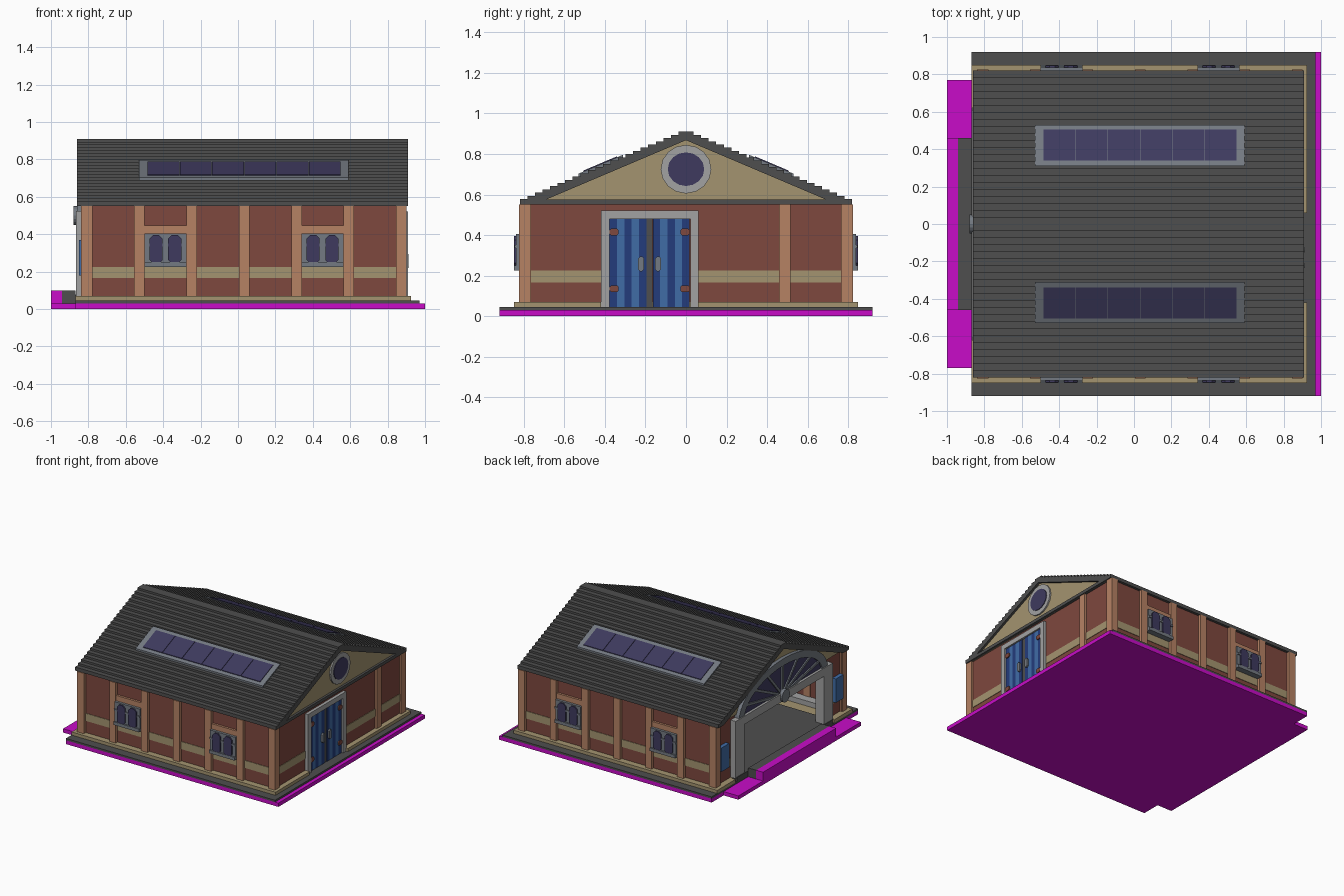
import bpy, bmesh, math

cube = bpy.data.objects.get("Cube")
if cube:
    bpy.data.objects.remove(cube, do_unlink=True)


def material(name, srgb):
    lin = [(c / 255 / 12.92) if c < 11 else ((c / 255 + 0.055) / 1.055) ** 2.4 for c in srgb]
    m = bpy.data.materials.new(name)
    m.use_nodes = True
    m.diffuse_color = (*lin, 1)
    m.node_tree.nodes["Principled BSDF"].inputs["Base Color"].default_value = (*lin, 1)
    return m


BRICK = material("red brick", (126, 72, 62))
BEAM = material("tan wood", (182, 130, 100))
SAND = material("sandstone", (164, 148, 112))
DARK = material("charcoal", (78, 78, 78))
PINK = material("magenta", (200, 12, 200))
GLASS = material("dark violet glass", (62, 58, 94))
LIGHT = material("light grey", (162, 162, 162))
SLATE = material("slate grey", (116, 122, 130))
BLUE = material("blue", (64, 108, 166))
NAVY = material("navy blue", (36, 60, 124))


def prism(name, pts, a, b, mat, axis="x"):
    """Extrude a 2D outline along one axis: x uses (y, z), y uses (x, z)."""
    def place(p, d):
        return (d, p[0], p[1]) if axis == "x" else (p[0], d, p[1])
    bm = bmesh.new()
    va = [bm.verts.new(place(p, a)) for p in pts]
    vb = [bm.verts.new(place(p, b)) for p in pts]
    bm.faces.new(va)
    bm.faces.new(vb[::-1])
    n = len(pts)
    for i in range(n):
        j = (i + 1) % n
        bm.faces.new((va[i], vb[i], vb[j], va[j]))
    bmesh.ops.recalc_face_normals(bm, faces=bm.faces)
    mesh = bpy.data.meshes.new(name)
    bm.to_mesh(mesh)
    bm.free()
    mesh.materials.append(mat)
    ob = bpy.data.objects.new(name, mesh)
    bpy.context.collection.objects.link(ob)
    return ob


def box(name, x, y, z, mat):
    (x0, x1), (y0, y1), (z0, z1) = sorted(x), sorted(y), sorted(z)
    return prism(name, [(y0, z0), (y1, z0), (y1, z1), (y0, z1)], x0, x1, mat)


def ellipse(cy, cz, ry, rz, n=24, a0=0.0, a1=2 * math.pi):
    full = a1 - a0 > 6.28
    return [(cy + ry * math.cos(a0 + (a1 - a0) * i / n), cz + rz * math.sin(a0 + (a1 - a0) * i / n))
            for i in range(n if full else n + 1)]


def chamfered(x0, x1, z0, z1, c):
    return [(x0 + c, z0), (x1 - c, z0), (x1, z0 + c), (x1, z1 - c),
            (x1 - c, z1), (x0 + c, z1), (x0, z1 - c), (x0, z0 + c)]


# Ground slabs, floor and entrance ramp
box("base_slab", (-0.87, 1), (-0.92, 0.92), (0, 0.03), PINK)
box("paving", (-0.87, 0.97), (-0.92, 0.92), (0.03, 0.045), DARK)
box("plinth", (-0.835, 0.88), (-0.85, 0.85), (0.045, 0.07), SAND)
box("floor", (-0.87, 0.87), (-0.60, 0.60), (0.045, 0.078), DARK)
for y0, y1 in ((-0.85, -0.42), (0.06, 0.85)):
    box("plinth_door_side", (0.88, 0.925), (y0, y1), (0.045, 0.07), SAND)
for s in (-1, 1):
    box("plinth_open_side", (-0.87, -0.835), (s * 0.62, s * 0.85), (0.045, 0.07), SAND)
    box("inner_ledge", (-0.75, 0.8), (s * 0.70, s * 0.78), (0.07, 0.11), LIGHT)
box("ramp_base", (-1, -0.87), (-0.77, 0.77), (0, 0.03), PINK)
box("ramp_edge", (-1, -0.94), (-0.46, 0.46), (0.03, 0.1), PINK)
box("ramp_top", (-0.94, -0.87), (-0.46, 0.46), (0.03, 0.1), DARK)

# Long walls with stone band, posts and windows
post_x = [-0.807 + 0.28 * i for i in range(7)]
for s in (-1, 1):
    box("long_wall", (-0.82, 0.885), (s * 0.77, s * 0.80), (0.07, 0.56), BRICK)
    box("stone_band", (-0.82, 0.885), (s * 0.80, s * 0.804), (0.165, 0.225), SAND)
    for x in post_x:
        box("wall_post", (x - 0.028, x + 0.028), (s * 0.765, s * 0.825), (0.07, 0.55), BEAM)
    for bay, cx in ((1, -0.388), (4, 0.452)):
        box("window_beam", (post_x[bay], post_x[bay + 1]), (s * 0.79, s * 0.818), (0.40, 0.447), BEAM)
        box("window_frame", (cx - 0.112, cx + 0.112), (s * 0.79, s * 0.838), (0.23, 0.405), SLATE)
        box("window_sill", (cx - 0.112, cx + 0.112), (s * 0.79, s * 0.85), (0.225, 0.25), SLATE)
        box("window_bar", (cx - 0.112, cx + 0.112), (s * 0.79, s * 0.846), (0.335, 0.35), SLATE)
        for side in (-1, 1):
            px = cx + side * 0.05
            prism("window_pane", chamfered(px - 0.035, px + 0.035, 0.242, 0.396, 0.02),
                  s * 0.83, s * 0.848, GLASS, "y")

# Door-side wall
box("door_wall", (0.855, 0.885), (-0.80, 0.80), (0.07, 0.56), BRICK)
for y0, y1 in ((-0.80, -0.42), (0.06, 0.80)):
    box("door_wall_band", (0.885, 0.889), (y0, y1), (0.165, 0.225), SAND)
for y in (-0.797, 0.487, 0.797):
    box("door_wall_post", (0.85, 0.902), (y - 0.028, y + 0.028), (0.07, 0.55), BEAM)

# Double door with planks, handles and hinges
for y0, y1 in ((-0.42, -0.378), (0.022, 0.062)):
    box("door_jamb", (0.87, 0.91), (y0, y1), (0.045, 0.52), LIGHT)
box("door_lintel", (0.87, 0.91), (-0.42, 0.062), (0.48, 0.52), LIGHT)
box("door_gap", (0.87, 0.894), (-0.2, -0.165), (0.045, 0.48), DARK)
for k in range(5):
    w = 0.181 / 5
    for s in (-1, 1):
        e0 = -0.18 + s * (0.016 + w * k)
        box("door_plank", (0.87, 0.897), (e0, e0 + s * w), (0.045, 0.48), NAVY if k % 2 == 0 else BLUE)
for s in (-1, 1):
    c = -0.18 + s * 0.042
    prism("door_handle", chamfered(c - 0.014, c + 0.014, 0.22, 0.295, 0.01), 0.895, 0.912, SLATE)
    for z in (0.135, 0.415):
        h = -0.18 + s * 0.175
        prism("door_hinge", chamfered(h - 0.022, h + 0.022, z - 0.017, z + 0.017, 0.008), 0.895, 0.906, BRICK)

# Open-side wall with wide gateway
for s in (-1, 1):
    box("gate_wall", (-0.82, -0.79), (s * 0.56, s * 0.80), (0.07, 0.56), BRICK)
    box("gate_corner_post", (-0.84, -0.78), (s * 0.769, s * 0.825), (0.07, 0.55), BEAM)
    box("gate_wall_band", (-0.824, -0.82), (s * 0.62, s * 0.77), (0.165, 0.225), SAND)
    box("gate_sign", (-0.85, -0.81), (s * 0.67, s * 0.765), (0.18, 0.37), BLUE)
    box("gate_post", (-0.865, -0.79), (s * 0.50, s * 0.61), (0.07, 0.50), LIGHT)
box("gate_lintel", (-0.865, -0.79), (-0.61, 0.61), (0.46, 0.525), LIGHT)

# Fan window above the gateway
outer = ellipse(0, 0.50, 0.56, 0.29, 20, 0, math.pi)
inner = ellipse(0, 0.50, 0.49, 0.235, 20, 0, math.pi)
prism("fan_arch", outer + inner[::-1], -0.858, -0.81, SLATE)
prism("fan_glass", inner, -0.845, -0.82, GLASS)
for i in range(1, 8):
    a = math.pi * i / 8
    tip = (0.5 * math.cos(a), 0.50 + 0.245 * math.sin(a))
    n = math.hypot(tip[0], tip[1] - 0.5)
    ny, nz = -(tip[1] - 0.5) / n * 0.01, tip[0] / n * 0.01
    prism("fan_bar", [(ny, 0.5 + nz), (-ny, 0.5 - nz), (tip[0] - ny, tip[1] - nz),
                      (tip[0] + ny, tip[1] + nz)], -0.855, -0.83, SLATE)
prism("fan_hub", ellipse(0, 0.50, 0.05, 0.05, 16), -0.88, -0.83, SLATE)

# Gables with the round window on the door side
tri = [(-0.78, 0.55), (0.78, 0.55), (0, 0.885)]
prism("door_gable", tri, 0.86, 0.892, SAND)
prism("gate_gable", tri, -0.83, -0.80, SAND)
box("door_gable_beam", (0.86, 0.91), (-0.82, 0.82), (0.55, 0.575), DARK)
prism("round_window_frame", ellipse(0, 0.725, 0.125, 0.12, 16), 0.88, 0.903, LIGHT)
prism("round_window_pane", ellipse(0, 0.725, 0.09, 0.083, 16), 0.89, 0.908, GLASS)

# Stepped roof shell
STEPS, HALF, EAVE, RIDGE = 22, 0.82, 0.562, 0.91
dy, dz = HALF / STEPS, (RIDGE - EAVE) / STEPS
half = []
for k in range(STEPS):
    y, z = HALF - k * dy, EAVE + (k + 1) * dz
    half += [(y, z), (y - dy, z)]
half = half[:-1]
profile = [(HALF, 0.55)] + half + [(-y, z) for y, z in reversed(half)] + [(-HALF, 0.55), (-0.75, 0.55),
                                                                         (0, 0.868), (0.75, 0.55)]
prism("stepped_roof", profile, -0.86, 0.91, DARK)

# Skylights lying along each slope
slope = (RIDGE - EAVE) / HALF


def slope_plate(name, x0, x1, y0, y1, s, lift, mat):
    def top(y):
        return RIDGE - slope * y + lift
    prism(name, [(s * y0, top(y0)), (s * y1, top(y1)), (s * y1, top(y1) - 0.03),
                 (s * y0, top(y0) - 0.03)], x0, x1, mat)


for s in (-1, 1):
    slope_plate("skylight_frame", -0.53, 0.59, 0.31, 0.53, s, 0.018, SLATE)
    for i in range(6):
        x = -0.485 + i * 0.1725
        slope_plate("skylight_pane", x + 0.0015, x + 0.171, 0.34, 0.505, s, 0.023, GLASS)
